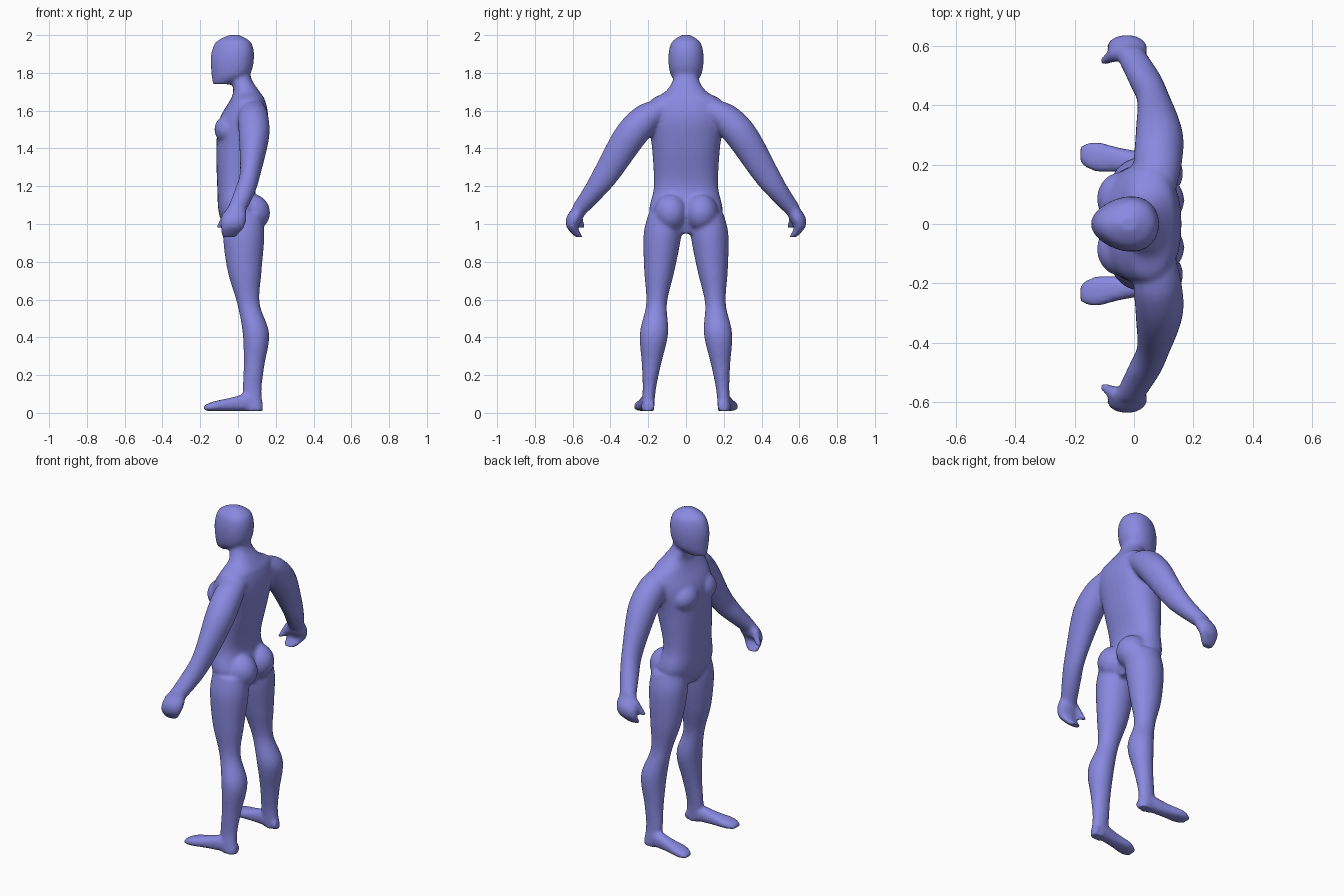
import bpy, bmesh, math
from mathutils import Vector, Matrix

default_cube = bpy.data.objects.get("Cube")
if default_cube:
    bpy.data.objects.remove(default_cube, do_unlink=True)

X_AXIS, Y_AXIS, Z_AXIS = Vector((1, 0, 0)), Vector((0, 1, 0)), Vector((0, 0, 1))
ARM_ACROSS = Vector((0, .8, .6))
SIDES, STEPS = 28, 6
bm = bmesh.new()


def spline(sections):
    """Blend smoothly through the sections, each a centre and two radii."""
    padded = [sections[0], *sections, sections[-1]]
    for before, start, end, after in zip(padded, padded[1:], padded[2:], padded[3:]):
        for step in range(STEPS):
            t = step / STEPS
            yield [b + (b - a + c - b) / 2 * t * (1 - t) ** 2
                   + (c - b) * t * t * (3 - 2 * t)
                   - (d - b) / 2 * t * t * (1 - t)
                   for a, b, c, d in zip(before, start, end, after)]
    yield sections[-1]


def rounded(value, power):
    return math.copysign(abs(value) ** (2 / power), value)


def loft(sections, across=X_AXIS, along=Y_AXIS, power=2, taper=0, side=1):
    """Skin rounded sections; taper narrows the -x end, side mirrors in y."""
    rings = []
    for x, y, z, radius_across, radius_along in spline(sections):
        ring = []
        for i in range(SIDES):
            angle = math.tau * i / SIDES
            c, s = math.cos(angle), math.sin(angle)
            point = Vector((x, y, z)) + across * radius_across * rounded(c, power)
            point += along * radius_along * rounded(s, power) * (1 + taper * c)
            point.y *= side
            ring.append(bm.verts.new(point))
        rings.append(ring)
    for lower, upper in zip(rings, rings[1:]):
        for i in range(SIDES):
            j = (i + 1) % SIDES
            bm.faces.new((lower[i], lower[j], upper[j], upper[i]))
    bm.faces.new(rings[0])
    bm.faces.new(rings[-1])


def muscle(center, radii):
    placement = Matrix.Translation(center) @ Matrix.Diagonal((*radii, 1))
    bmesh.ops.create_uvsphere(bm, u_segments=SIDES, v_segments=SIDES // 2,
                              radius=1, matrix=placement)


# Torso and neck: height, centre, depth, width
loft([(x, 0, z, deep, wide) for z, x, deep, wide in (
    (.95, .02, .07, .06), (1.05, .01, .11, .19), (1.2, -.01, .1, .17),
    (1.4, .01, .125, .18), (1.55, .03, .13, .2), (1.65, .05, .095, .19),
    (1.7, .045, .07, .11), (1.76, .02, .055, .07), (1.82, .01, .05, .065))], power=2.3)

# Head with a narrow face: height, centre, depth
loft([(x, 0, z, deep, deep * .8) for z, x, deep in (
    (1.74, -.085, .05), (1.79, -.04, .1), (1.88, -.03, .115),
    (1.96, -.025, .095), (2, -.02, .03))], taper=.2)

for side in (1, -1):
    # Chest and seat muscles
    muscle((-.045, side * .085, 1.5), (.08, .09, .08))
    muscle((.07, side * .08, 1.06), (.1, .09, .1))

    # Arm: centre, depth, width
    loft([(.08, .12, 1.62, .06, .06), (.08, .2, 1.57, .08, .08), (.085, .3, 1.46, .08, .085),
          (.065, .42, 1.27, .055, .07), (.035, .49, 1.17, .055, .055),
          (-.01, .57, 1.07, .05, .04)], along=ARM_ACROSS, side=side)

    # Hand with curled fingers
    loft([(-.01, .57, 1.08, .05, .035), (-.02, .59, 1.03, .065, .045),
          (-.03, .6, .98, .06, .03), (-.05, .565, .93, .04, .02)], side=side)

    # Thumb
    loft([(-.05, .575, 1.06, .03, .025), (-.1, .55, .98, .017, .015)], side=side)

    # Leg, leaning outward toward the ankle: height, centre, depth, width
    loft([(x, .205 - .085 * z, z, deep, wide) for z, x, deep, wide in (
        (1.05, .03, .1, .085), (.94, .03, .11, .1), (.75, .035, .09, .08),
        (.58, .055, .06, .055), (.42, .095, .07, .075), (.25, .085, .055, .05),
        (.12, .075, .05, .035), (.01, .085, .05, .035))], side=side)

    # Foot, flat-soled and turned outward: length position, width, height
    loft([(x, .21 - .13 * x, high + .01, wide, high) for x, wide, high in (
        (.13, .025, .025), (.06, .035, .045), (-.04, .04, .035),
        (-.13, .05, .025), (-.18, .03, .015))],
         across=Y_AXIS, along=Z_AXIS, power=2.5, side=side)

bmesh.ops.recalc_face_normals(bm, faces=bm.faces)
mesh = bpy.data.meshes.new("body")
bm.to_mesh(mesh)
bm.free()
body = bpy.data.objects.new("body", mesh)
bpy.context.collection.objects.link(body)

# Fuse all parts into one soft skin
fuse = body.modifiers.new("fuse", 'REMESH')
fuse.mode = 'VOXEL'
fuse.voxel_size = .01
fuse.use_smooth_shade = True
soften = body.modifiers.new("soften", 'SMOOTH')
soften.factor = .5
soften.iterations = 6

# Colour
skin = bpy.data.materials.new("periwinkle")
skin.use_nodes = True
colour = (.25, .25, .75, 1)
skin.diffuse_color = colour
skin.node_tree.nodes["Principled BSDF"].inputs["Base Color"].default_value = colour
mesh.materials.append(skin)
